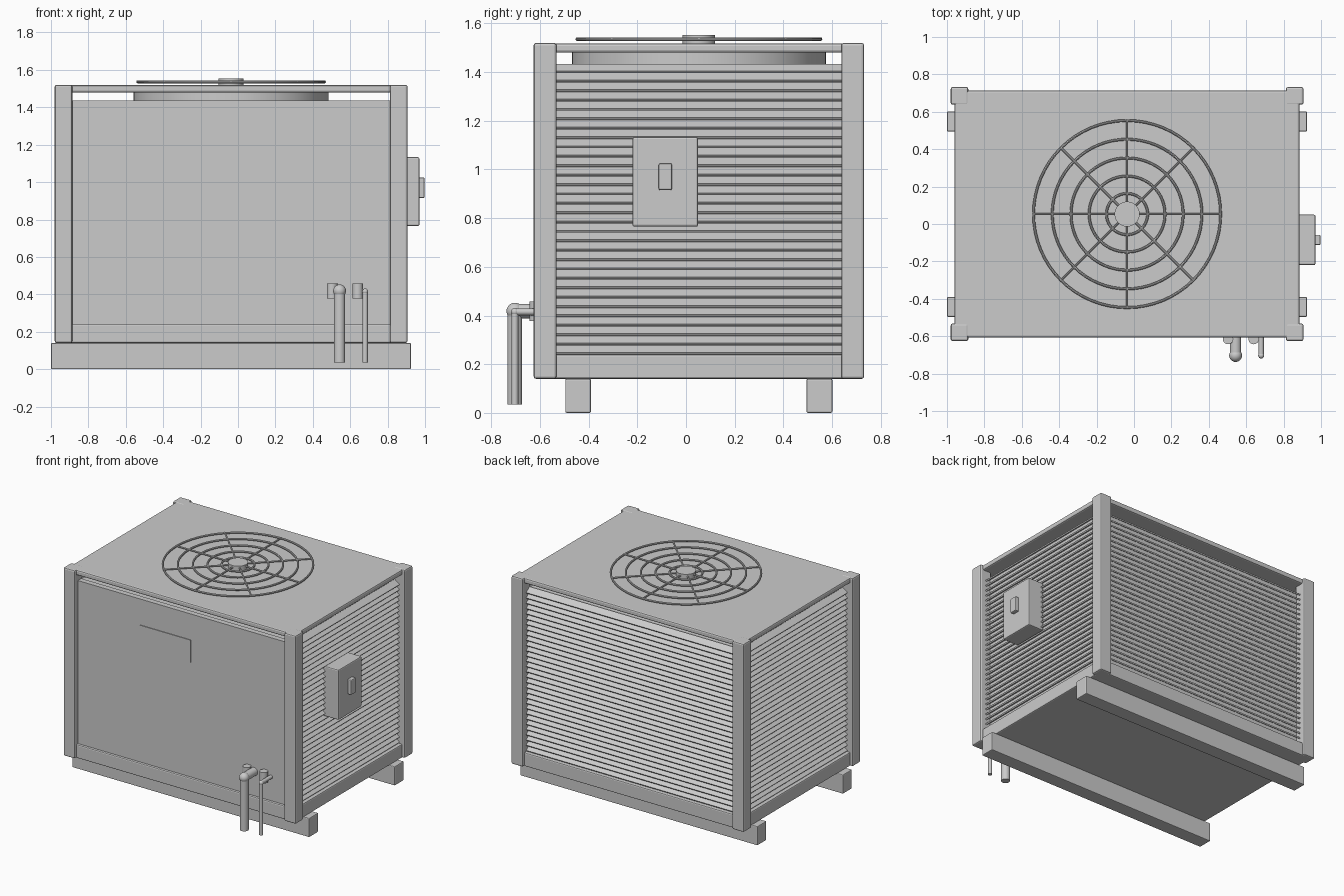
import bpy, bmesh, math
from mathutils import Vector, Matrix

cube = bpy.data.objects.get("Cube")
if cube:
    bpy.data.objects.remove(cube, do_unlink=True)

CX, CY = -0.037, 0.053          # centre of the cabinet
LOW, PAN_TOP, BODY_TOP, TOP = 0.14, 0.24, 1.435, 1.52

grey = bpy.data.materials.new("light grey metal")
grey.use_nodes = True
colour = (0.6, 0.6, 0.6, 1)
grey.diffuse_color = colour
grey.node_tree.nodes["Principled BSDF"].inputs["Base Color"].default_value = colour


def finish(name, bm, smooth=False):
    mesh = bpy.data.meshes.new(name)
    bm.to_mesh(mesh)
    bm.free()
    obj = bpy.data.objects.new(name, mesh)
    bpy.context.collection.objects.link(obj)
    mesh.materials.append(grey)
    if smooth:
        bpy.ops.object.select_all(action='DESELECT')
        obj.select_set(True)
        bpy.context.view_layer.objects.active = obj
        bpy.ops.object.shade_smooth_by_angle(angle=math.radians(35))
    return obj


def add_box(bm, centre, size, turn=Matrix()):
    bmesh.ops.create_cube(bm, size=1, matrix=Matrix.Translation(centre) @ turn @ Matrix.Diagonal((*size, 1)))


def box(name, lo, hi, bevel=0.0):
    lo, hi = Vector(lo), Vector(hi)
    bm = bmesh.new()
    add_box(bm, (lo + hi) / 2, hi - lo)
    obj = finish(name, bm)
    if bevel:
        mod = obj.modifiers.new("bevel", 'BEVEL')
        mod.width, mod.segments = bevel, 2
    return obj


def add_rod(bm, a, b, radius, sides=24):
    a, b = Vector(a), Vector(b)
    turn = (b - a).to_track_quat('Z', 'Y').to_matrix().to_4x4()
    bmesh.ops.create_cone(bm, cap_ends=True, segments=sides, radius1=radius, radius2=radius,
                          depth=(b - a).length, matrix=Matrix.Translation((a + b) / 2) @ turn)


def rod(name, a, b, radius, sides=24):
    bm = bmesh.new()
    add_rod(bm, a, b, radius, sides)
    return finish(name, bm, True)


# Skids, pan, lid and corner posts
for label, y in (("front", -0.443), ("back", 0.548)):
    box(label + "_skid", (-1, y - 0.053, 0), (0.925, y + 0.053, LOW), 0.006)
HX, HY = 0.922, 0.66
box("base_pan", (CX - HX, CY - HY, LOW), (CX + HX, CY + HY, PAN_TOP), 0.008)
box("lid", (CX - HX, CY - HY, 1.48), (CX + HX, CY + HY, TOP - 0.002), 0.01)
for sx, side in ((-1, "left"), (1, "right")):
    for sy, end in ((-1, "front"), (1, "back")):
        x, y = CX + sx * 0.896, CY + sy * 0.632
        box(f"{end}_{side}_post", (x - 0.047, y - 0.047, LOW), (x + 0.047, y + 0.047, TOP), 0.01)

# Inner coil block, front panel and nameplate
box("coil_block", (CX - 0.86, CY - 0.6, PAN_TOP), (CX + 0.86, CY + 0.6, BODY_TOP - 0.01))
box("front_panel", (CX - 0.87, -0.59, PAN_TOP), (CX + 0.87, -0.55, BODY_TOP))
box("nameplate", (-0.38, -0.595, 1.08), (0.03, -0.588, 1.245))

# Sloping louvre slats on both sides and the back
SLATS, TILT = 31, math.radians(35)
pitch = (BODY_TOP - PAN_TOP) / SLATS
for name, angle, reach, length in (("right_louvres", 90, 0.878, 1.18),
                                   ("left_louvres", -90, 0.878, 1.18),
                                   ("back_louvres", 180, 0.616, 1.70)):
    bm = bmesh.new()
    spin = Matrix.Rotation(math.radians(angle), 4, 'Z')
    for i in range(SLATS):
        z = PAN_TOP + (i + 0.5) * pitch
        centre = Vector((CX, CY, z)) + spin @ Vector((0, -reach, 0))
        add_box(bm, centre, (length, 0.05, 0.01), spin @ Matrix.Rotation(TILT, 4, 'X'))
    finish(name, bm)

# Fan shroud and grille
rod("fan_shroud", (CX, CY, BODY_TOP - 0.05), (CX, CY, 1.49), 0.522, 64)
bm = bmesh.new()
for radius in (0.5, 0.4, 0.3, 0.203, 0.11):
    n, m = 64, 8
    rings = []
    for i in range(n):
        a = math.tau * i / n
        rings.append([bm.verts.new((CX + math.cos(a) * (radius + 0.007 * math.cos(b)),
                                    CY + math.sin(a) * (radius + 0.007 * math.cos(b)),
                                    1.535 + 0.007 * math.sin(b)))
                      for b in (math.tau * j / m for j in range(m))])
    for i in range(n):
        p, q = rings[i], rings[(i + 1) % n]
        for j in range(m):
            k = (j + 1) % m
            bm.faces.new((p[j], q[j], q[k], p[k]))
finish("grille_rings", bm, True)
bm = bmesh.new()
for i in range(4):
    arm = Vector((math.cos(i * math.pi / 4), math.sin(i * math.pi / 4), 0)) * 0.505
    mid = Vector((CX, CY, 1.537))
    add_rod(bm, mid - arm, mid + arm, 0.006, 8)
finish("grille_spokes", bm, True)
rod("grille_hub", (CX, CY, TOP - 0.002), (CX, CY, 1.553), 0.067, 32)

# Switch box with handle
box("switch_box", (0.84, -0.22, 0.765), (0.97, 0.05, 1.133), 0.008)
box("switch_handle", (0.96, -0.112, 0.915), (0.997, -0.058, 1.025), 0.006)

# Pipes with elbows, and their service valves
for name, x, r, z, valve_x in (("large", 0.543, 0.03, 0.418, 0.503), ("small", 0.68, 0.014, 0.415, 0.64)):
    elbow = (x, -0.703, z)
    bm = bmesh.new()
    add_rod(bm, (x, -0.57, z), elbow, r)
    add_rod(bm, elbow, (x, -0.703, 0.035), r)
    bmesh.ops.create_uvsphere(bm, u_segments=24, v_segments=12, radius=r * 1.15, matrix=Matrix.Translation(elbow))
    finish(name + "_pipe", bm, True)
    rod(name + "_valve", (valve_x, -0.615, 0.378), (valve_x, -0.615, 0.457), 0.028)
